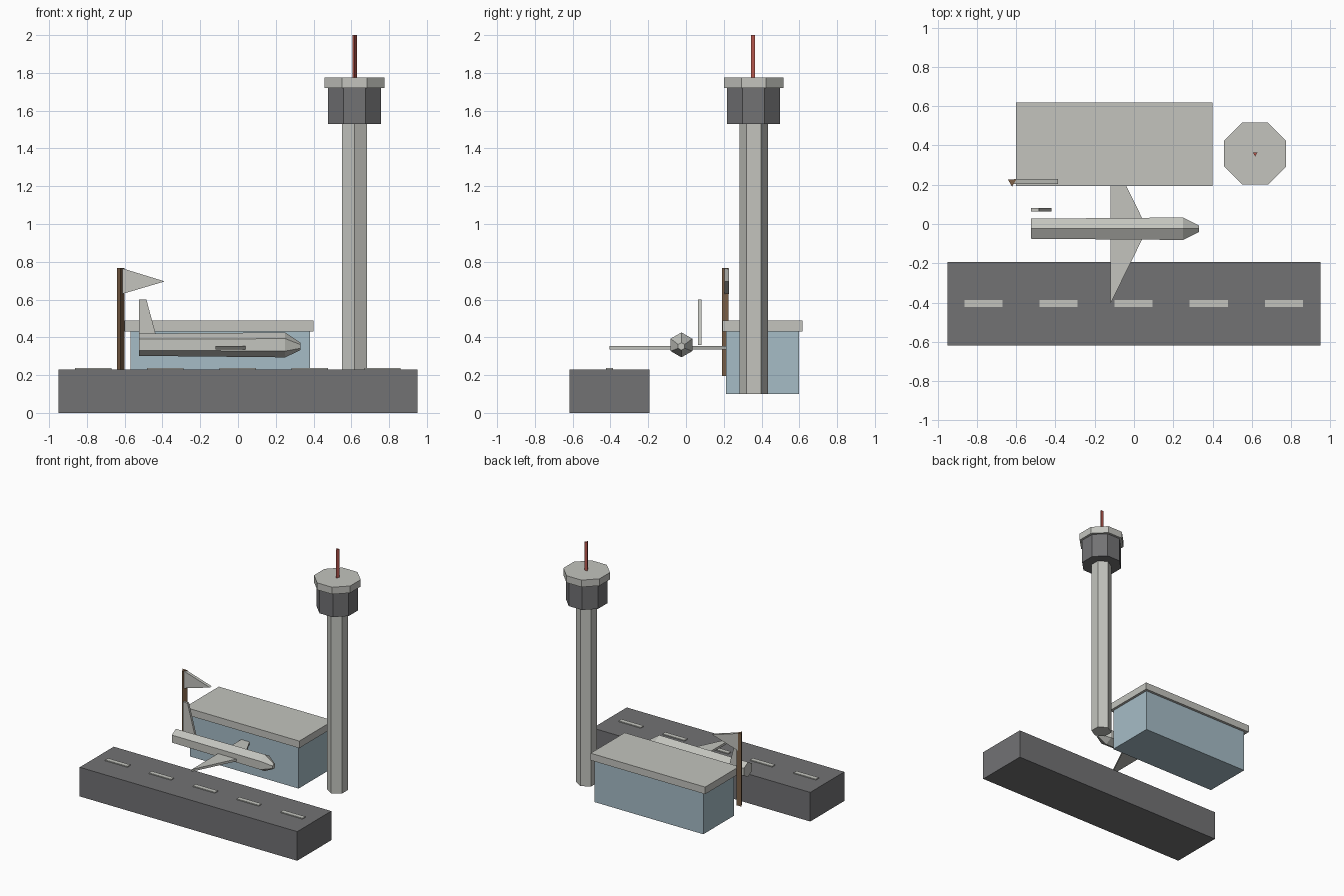
import bpy, bmesh, math
from mathutils import Vector

if "Cube" in bpy.data.objects:
    bpy.data.objects.remove(bpy.data.objects["Cube"])


def srgb(r, g, b):
    return tuple((c / 255 / 12.92) if c < 10 else ((c / 255 + 0.055) / 1.055) ** 2.4
                 for c in (r, g, b)) + (1.0,)


def material(name, *rgb):
    m = bpy.data.materials.new(name)
    m.diffuse_color = srgb(*rgb)
    m.use_nodes = True
    m.node_tree.nodes["Principled BSDF"].inputs["Base Color"].default_value = m.diffuse_color
    return m


GREY = material("light concrete grey", 195, 196, 190)
DARK = material("asphalt grey", 114, 114, 116)
BLUE = material("pale blue glass", 166, 188, 198)
BROWN = material("wood brown", 125, 97, 72)
RED = material("antenna red", 185, 88, 78)


def loft(name, rings, mat):
    """Closed solid skinned through rings of equal point count."""
    bm = bmesh.new()
    vs = [[bm.verts.new(p) for p in ring] for ring in rings]
    n = len(vs[0])
    for a, b in zip(vs, vs[1:]):
        for i in range(n):
            j = (i + 1) % n
            bm.faces.new((a[i], a[j], b[j], b[i]))
    bm.faces.new(vs[0][::-1])
    bm.faces.new(vs[-1])
    bmesh.ops.recalc_face_normals(bm, faces=bm.faces)
    me = bpy.data.meshes.new(name)
    bm.to_mesh(me)
    bm.free()
    me.materials.append(mat)
    ob = bpy.data.objects.new(name, me)
    bpy.context.collection.objects.link(ob)
    return ob


def box(name, x0, x1, y0, y1, z0, z1, mat):
    rect = [(x0, y0), (x1, y0), (x1, y1), (x0, y1)]
    return loft(name, [[(x, y, z) for x, y in rect] for z in (z0, z1)], mat)


def column(name, cx, cy, r, sides, start, z0, z1, mat):
    """Upright prism; start is the angle of its first corner in degrees."""
    pts = [(cx + r * math.cos(math.radians(start) + math.tau * i / sides),
            cy + r * math.sin(math.radians(start) + math.tau * i / sides))
           for i in range(sides)]
    return loft(name, [[(x, y, z) for x, y in pts] for z in (z0, z1)], mat)


def upright_plate(name, outline, y0, y1, mat):
    return loft(name, [[(x, y, z) for x, z in outline] for y in (y0, y1)], mat)


# Runway with centre dashes
box("runway", -0.95, 0.95, -0.618, -0.193, 0, 0.23, DARK)
for i in range(5):
    x = -0.767 + 0.3825 * i
    box(f"runway_dash_{i + 1}", x - 0.097, x + 0.097, -0.423, -0.387, 0.228, 0.237, GREY)

# Terminal building
box("terminal", -0.57, 0.38, 0.213, 0.598, 0.10, 0.435, BLUE)
box("terminal_roof", -0.6, 0.4, 0.193, 0.618, 0.432, 0.488, GREY)

# Control tower
TX, TY = 0.617, 0.358
OCT = 1 / math.cos(math.pi / 8)
column("tower_shaft", TX, TY, 0.076, 6, 30, 0.10, 1.53, GREY)
column("tower_cab", TX, TY, 0.14 * OCT, 8, 22.5, 1.53, 1.72, DARK)
column("tower_roof", TX, TY, 0.158 * OCT, 8, 22.5, 1.72, 1.775, GREY)
column("antenna", TX, TY, 0.014, 3, -90, 1.77, 2.0, RED)

# Flagpole and pennant
column("flagpole", -0.621, 0.214, 0.024, 3, -90, 0.195, 0.768, BROWN)
upright_plate("pennant", [(-0.612, 0.63), (-0.388, 0.696), (-0.612, 0.765)],
              0.203, 0.228, GREY)

# Aircraft body: tapered hexagon with a blunt nose
PY = -0.024


def hexagon(x, r, z):
    return [(x, PY + r * math.sin(math.tau * i / 6), z + r * math.cos(math.tau * i / 6))
            for i in range(6)]


loft("fuselage", [hexagon(-0.525, 0.059, 0.361), hexagon(0.25, 0.066, 0.36),
                  hexagon(0.33, 0.02, 0.352)], GREY)

# Swept triangular wings, mirrored about the body
for side, label in ((-1, "right"), (1, "left")):
    tri = [(-0.12, PY), (0.068, PY), (-0.12, PY + side * 0.382)]
    loft(f"{label}_wing", [[(x, y, z) for x, y in tri] for z in (0.336, 0.354)], GREY)

# Tail fin
upright_plate("tail_fin", [(-0.525, 0.36), (-0.42, 0.36), (-0.485, 0.6), (-0.525, 0.6)],
              0.063, 0.081, GREY)
